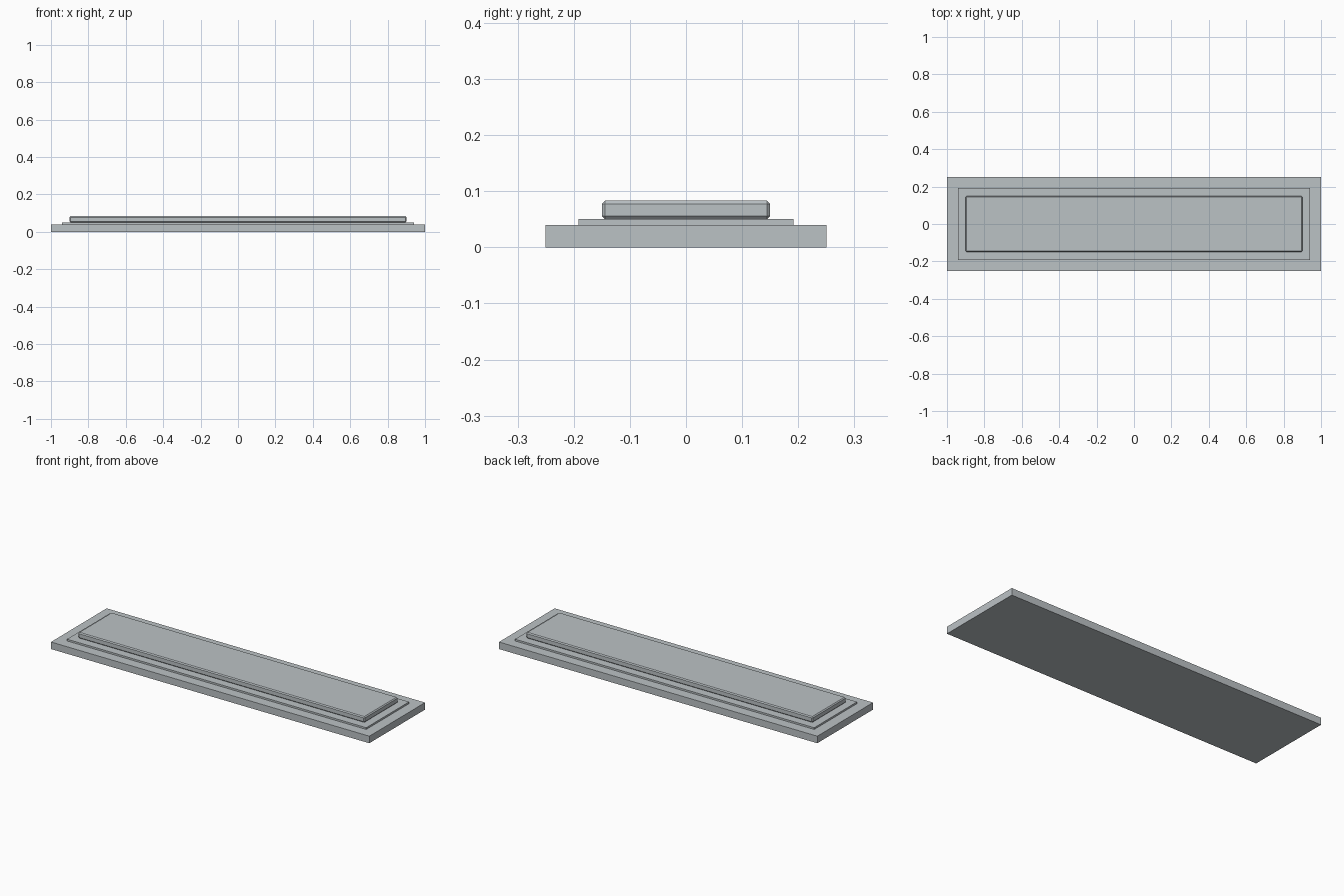
import bpy
import bmesh
from mathutils import Matrix

if "Cube" in bpy.data.objects:
    bpy.data.objects.remove(bpy.data.objects["Cube"])

grey = bpy.data.materials.new("light_grey")
grey.diffuse_color = (0.50, 0.54, 0.56, 1.0)
grey.use_nodes = True
grey.node_tree.nodes["Principled BSDF"].inputs["Base Color"].default_value = grey.diffuse_color


def slab(name, half_x, half_y, z0, z1, chamfer=0.0):
    """Box from z0 to z1, optionally with all edges chamfered."""
    bm = bmesh.new()
    size = Matrix.Diagonal((2 * half_x, 2 * half_y, z1 - z0, 1))
    bmesh.ops.create_cube(bm, size=1, matrix=Matrix.Translation((0, 0, (z0 + z1) / 2)) @ size)
    if chamfer:
        bmesh.ops.bevel(bm, geom=bm.edges[:], offset=chamfer, segments=1,
                        affect='EDGES', clamp_overlap=True)
    mesh = bpy.data.meshes.new(name)
    bm.to_mesh(mesh)
    bm.free()
    mesh.materials.append(grey)
    obj = bpy.data.objects.new(name, mesh)
    bpy.context.collection.objects.link(obj)
    return obj


# Wide base plate, thin step, chamfered top panel
slab("base_plate", 1.0, 0.25, 0.0, 0.04)
slab("middle_step", 0.94, 0.192, 0.04, 0.05)
slab("top_panel", 0.90, 0.15, 0.05, 0.083, chamfer=0.0055)
